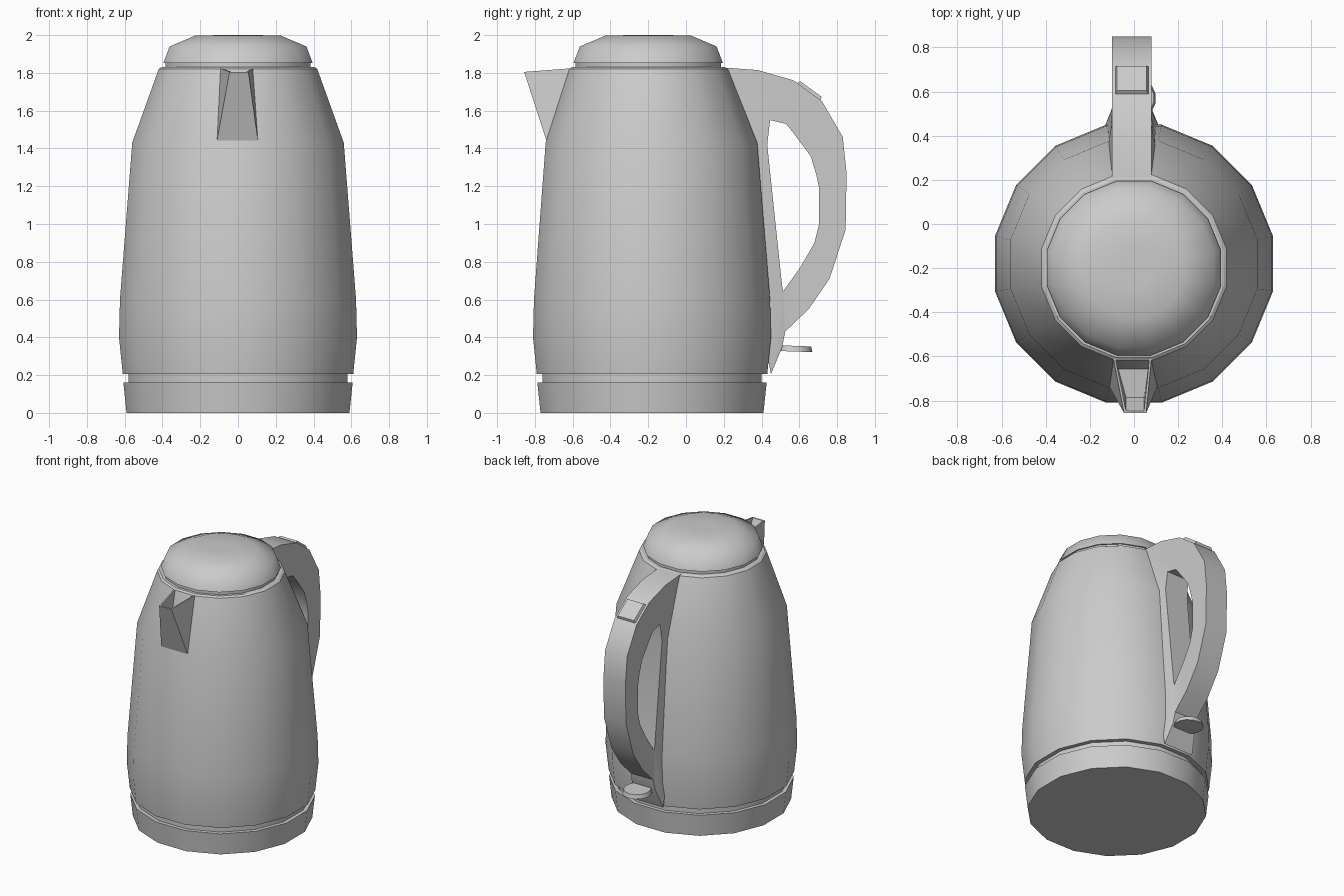
import bpy, bmesh, math
from mathutils import Matrix, Vector

if "Cube" in bpy.data.objects:
    bpy.data.objects.remove(bpy.data.objects["Cube"])


def finish(name, bm, angle=30):
    bmesh.ops.recalc_face_normals(bm, faces=bm.faces)
    mesh = bpy.data.meshes.new(name)
    bm.to_mesh(mesh)
    bm.free()
    ob = bpy.data.objects.new(name, mesh)
    bpy.context.collection.objects.link(ob)
    bpy.ops.object.select_all(action='DESELECT')
    ob.select_set(True)
    bpy.context.view_layer.objects.active = ob
    bpy.ops.object.shade_smooth_by_angle(angle=math.radians(angle))
    return ob


def lathe(name, profile, angle=30, sides=16):
    """Profile rows: half width across flats, height, centre y."""
    bm = bmesh.new()
    rings = []
    for half, z, cy in profile:
        r = half / math.cos(math.pi / sides)
        rings.append([bm.verts.new((r * math.cos((i + .5) * math.tau / sides),
                                    cy + r * math.sin((i + .5) * math.tau / sides), z))
                      for i in range(sides)])
    for a, b in zip(rings, rings[1:]):
        for i in range(sides):
            j = (i + 1) % sides
            bm.faces.new((a[i], a[j], b[j], b[i]))
    bm.faces.new(rings[0][::-1])
    bm.faces.new(rings[-1])
    return finish(name, bm, angle)


# Base with the recessed groove above it
lathe("base", [(.59, 0, -.18), (.607, .16, -.18), (.58, .16, -.18), (.58, .21, -.18)])

# Jug body
lathe("body", [(.61, .205, -.18), (.63, .40, -.18), (.625, .60, -.18), (.56, 1.43, -.183),
               (.42, 1.82, -.198), (.405, 1.83, -.2)])

# Lid: neck ring and domed cap
lathe("lid_neck", [(.385, 1.82, -.2), (.385, 1.86, -.2)])
lathe("lid", [(.395, 1.853, -.2), (.362, 1.94, -.2), (.225, 1.998, -.2), (.08, 2.0, -.2)], 60)

# Spout: wedge with a sunken channel in its top
bm = bmesh.new()
back_l, back_r, tip_l, tip_r, low_l, low_r = [bm.verts.new(p) for p in (
    (-.095, -.60, 1.825), (.08, -.60, 1.825), (-.045, -.857, 1.805),
    (.055, -.857, 1.805), (-.113, -.735, 1.43), (.107, -.735, 1.43))]
top = bm.faces.new((back_l, tip_l, tip_r, back_r))
for f in ((tip_l, low_l, low_r, tip_r), (back_l, low_l, tip_l),
          (back_r, tip_r, low_r), (back_l, back_r, low_r, low_l)):
    bm.faces.new(f)
bmesh.ops.recalc_face_normals(bm, faces=bm.faces)
bmesh.ops.inset_individual(bm, faces=[top], thickness=.014)
floor = bmesh.ops.extrude_discrete_faces(bm, faces=[top])["faces"][0]
for v in floor.verts:
    v.co.z -= .12
    if v.co.y < -.7:
        v.co.y += .06
finish("spout", bm, 15)

# Handle loop: outer y, z, half width, then inner y, z, half width
stations = [
    (.34, 1.45, .11, .43, 1.42, .095),
    (.20, 1.828, .09, .445, 1.55, .09),
    (.38, 1.815, .09, .53, 1.53, .09),
    (.57, 1.76, .09, .57, 1.48, .09),
    (.72, 1.65, .09, .66, 1.36, .09),
    (.83, 1.46, .09, .69, 1.26, .09),
    (.85, 1.27, .09, .705, 1.19, .09),
    (.845, .97, .09, .705, 1.0, .09),
    (.76, .71, .09, .68, .90, .09),
    (.65, .55, .09, .605, .77, .09),
    (.525, .43, .09, .515, .645, .09),
    (.51, .35, .095, .513, .65, .09),
    (.45, .205, .12, .511, .66, .09),
    (.41, .40, .12, .508, .68, .09),
]
bm = bmesh.new()
cx = -.01
sections = [[bm.verts.new(p) for p in (
    (cx - wo, yo, zo), (cx + wo, yo, zo), (cx + wi, yi, zi), (cx - wi, yi, zi))]
    for yo, zo, wo, yi, zi, wi in stations]
for a, b in zip(sections, sections[1:] + sections[:1]):
    for i in range(4):
        j = (i + 1) % 4
        bm.faces.new((a[i], a[j], b[j], b[i]))
finish("handle", bm)

# Lid release button lying on the slope of the handle
bm = bmesh.new()
bmesh.ops.create_cube(bm, size=1)
slope = math.atan2(1.65 - 1.76, .72 - .57)
for v in bm.verts:
    k = .84 if v.co.z > 0 else 1
    v.co = Vector((v.co.x * .16 * k, v.co.y * .165 * k, v.co.z * .03))
bm.transform(Matrix.Translation((cx, .652, 1.703)) @ Matrix.Rotation(slope, 4, 'X'))
finish("lid_button", bm)

# Power switch paddle under the handle
bm = bmesh.new()
bmesh.ops.create_cone(bm, cap_ends=True, segments=14, radius1=.1, radius2=.092, depth=.03)
bm.transform(Matrix.Translation((0, .57, .34)) @ Matrix.Rotation(math.radians(-2), 4, 'X'))
finish("power_switch", bm)
